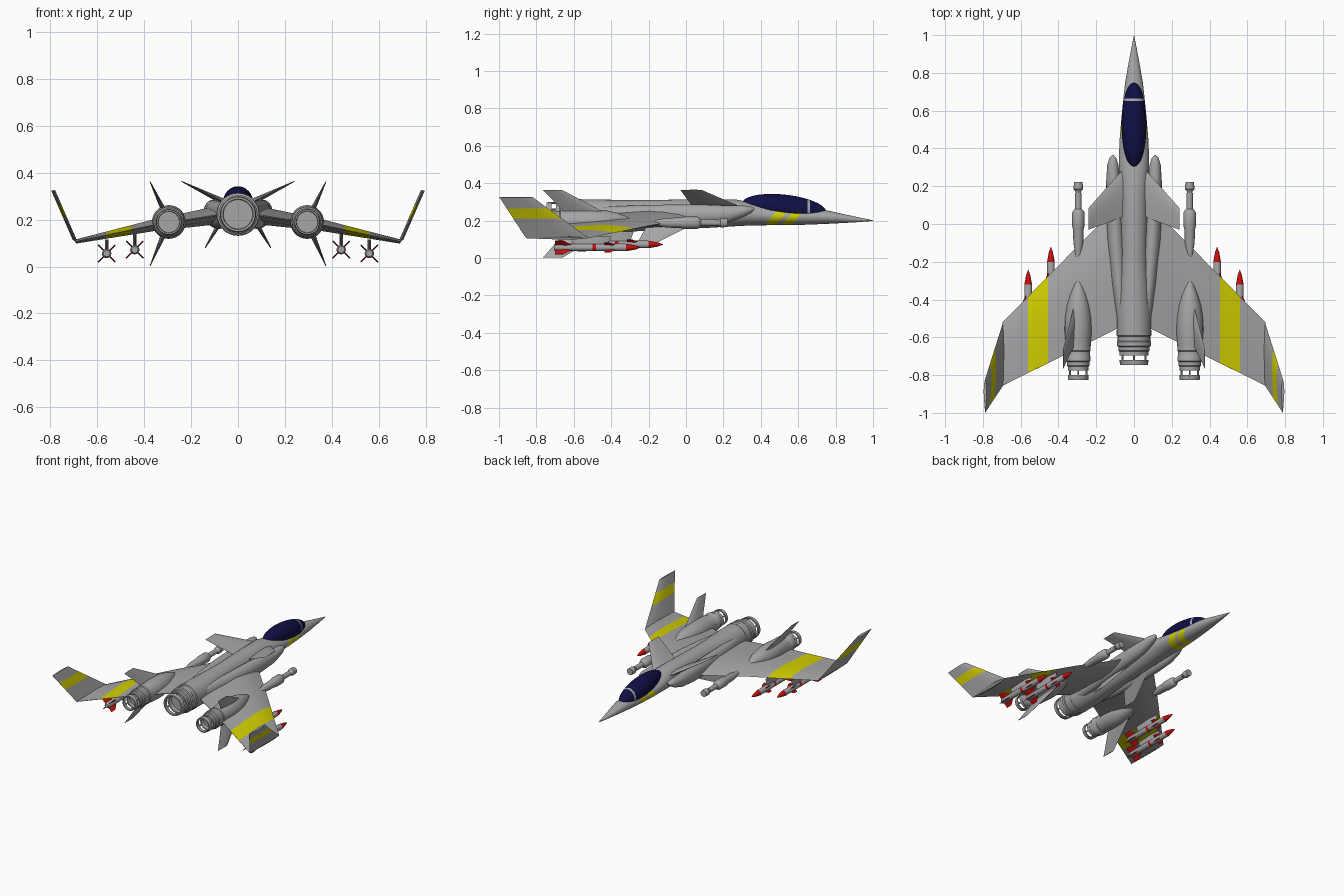
import bpy, bmesh, math
from mathutils import Vector as V

if "Cube" in bpy.data.objects:
    bpy.data.objects.remove(bpy.data.objects["Cube"])

def material(name, col):
    m = bpy.data.materials.new(name)
    m.diffuse_color = (*col, 1)
    m.use_nodes = True
    m.node_tree.nodes["Principled BSDF"].inputs["Base Color"].default_value = m.diffuse_color
    return m

GREY = material("hull grey", (0.38, 0.38, 0.39))
YELLOW = material("stripe yellow", (0.64, 0.62, 0.0))
NAVY = material("canopy navy", (0.005, 0.005, 0.06))
RED = material("missile red", (0.6, 0.005, 0.005))

def loft(name, rings, mats=(GREY,), mirror=True, closed=False, cuts=(), rule=None):
    """Skin a list of equal-length rings; cut along planes and colour by rule."""
    bm = bmesh.new()
    vs = [[bm.verts.new(p) for p in r] for r in rings]
    n, m = len(rings[0]), len(rings)
    for i in range(m if closed else m - 1):
        a, b = vs[i], vs[(i + 1) % m]
        for j in range(n):
            bm.faces.new((a[j], a[(j + 1) % n], b[(j + 1) % n], b[j]))
    if not closed:
        bm.faces.new(vs[0])
        bm.faces.new(vs[-1])
    bmesh.ops.remove_doubles(bm, verts=bm.verts, dist=0.0002)
    for co, no in cuts:
        bmesh.ops.bisect_plane(bm, geom=bm.verts[:] + bm.edges[:] + bm.faces[:],
                               plane_co=co, plane_no=no, dist=1e-5)
    bmesh.ops.recalc_face_normals(bm, faces=bm.faces)
    if rule:
        for f in bm.faces:
            f.material_index = int(rule(f.calc_center_median()))
    me = bpy.data.meshes.new(name)
    bm.to_mesh(me)
    bm.free()
    for mt in mats:
        me.materials.append(mt)
    ob = bpy.data.objects.new(name, me)
    bpy.context.collection.objects.link(ob)
    if mirror:
        ob.modifiers.new("mirror", 'MIRROR').use_mirror_merge = False
    return ob

def ring(y, cx, cz, rx, rz, n=32):
    return [(cx + rx * math.cos(2 * math.pi * i / n), y,
             cz + rz * math.sin(2 * math.pi * i / n)) for i in range(n)]

def turned(name, cx, cz, profile, n=28, **kw):
    """Round part along y from (y, radius) pairs."""
    return loft(name, [ring(y, cx, cz, max(r, 0.00005), max(r, 0.00005), n)
                       for y, r in profile], **kw)

FOIL = [(0, 0), (.12, .6), (.25, .9), (.4, 1), (.7, .6), (1, .06),
        (1, -.06), (.7, -.6), (.4, -1), (.25, -.9), (.12, -.6)]

def foil(x, z, y0, y1, thick):
    """Wing section from leading edge y0 to trailing edge y1."""
    t = V(thick)
    return [V((x, y0 + (y1 - y0) * f, z)) + t * k for f, k in FOIL]

# Fuselage with slanted yellow stripes near the nose
S = 0.9
stations = [(1, .0005, .198, .201), (.9, .02, .19, .222), (.75, .047, .182, .255),
            (.6, .063, .176, .265), (.45, .076, .175, .275), (.35, .08, .174, .295),
            (.27, .079, .17, .312), (.1, .075, .16, .315), (-.15, .07, .15, .31),
            (-.35, .085, .137, .31), (-.48, .092, .131, .313), (-.57, .09, .133, .313)]
offs = (.44, .50, .53, .585)
def nose_stripe(c):
    s = c.y - S * (c.z - .2)
    return offs[0] < s < offs[1] or offs[2] < s < offs[3]
loft("fuselage", [ring(y, 0, (a + b) / 2, w, (b - a) / 2) for y, w, a, b in stations],
     (GREY, YELLOW), mirror=False,
     cuts=[((0, o, .2), (0, 1, -S)) for o in offs], rule=nose_stripe)

# Canopy with a thin frame band
can = []
for i in range(21):
    a = math.pi * i / 20
    s, y = max(math.sin(a), .001), .525 + .225 * math.cos(a)
    can.append(ring(y, 0, .268 - .1 * (y - .525), .066 * s, .071 * s))
loft("canopy", can, (NAVY, GREY), mirror=False,
     cuts=[((0, y, 0), (0, 1, 0)) for y in (.650, .664)],
     rule=lambda c: .650 < c.y < .664)

# Air intakes blending into the body sides
loft("intake", [ring(y, x, z, rx, rz, 24) for y, x, z, rx, rz in [
    (.365, .112, .262, .004, .004), (.35, .112, .258, .018, .016), (.31, .112, .25, .03, .03),
    (.23, .11, .235, .037, .045), (.1, .105, .23, .042, .055), (-.1, .095, .225, .045, .06),
    (-.3, .08, .22, .04, .06), (-.5, .06, .22, .03, .05)]])

# Wing, with yellow chordwise stripe
loft("wing", [foil(.03, .228, .15, -.525, (0, 0, .042)),
              foil(.36, .176, -.18, -.69, (0, 0, .025)),
              foil(.695, .106, -.52, -.855, (.004, 0, .008))],
     (GREY, YELLOW), cuts=[((x, 0, 0), (1, 0, 0)) for x in (.455, .56)],
     rule=lambda c: .455 < c.x < .56)

# Upturned winglet, with yellow band
loft("winglet", [foil(.693, .106, -.52, -.855, (.012, 0, .008)),
                 foil(.788, .325, -.82, -.998, (.008, 0, -.002))],
     (GREY, YELLOW), cuts=[((0, 0, z), (0, 0, 1)) for z in (.21, .265)],
     rule=lambda c: .21 < c.z < .265)

# Canards, ventral fins and engine fins
loft("canard", [foil(.05, .27, .30, .04, (-.004, 0, .014)),
                foil(.24, .363, .085, -.03, (0, 0, .002))])
loft("ventral_fin", [foil(.075, .19, .06, -.2, (.010, 0, .005)),
                     foil(.14, .08, -.16, -.26, (.002, 0, .001))])
loft("upper_engine_fin", [foil(.31, .225, -.40, -.63, (.012, 0, -.004)),
                          foil(.375, .362, -.66, -.765, (.002, 0, 0))])
loft("lower_engine_fin", [foil(.31, .155, -.40, -.63, (.012, 0, .004)),
                          foil(.375, .002, -.66, -.765, (.002, 0, 0))])

# Engines: stepped nozzle, open gap with struts, and an outer ring
def nozzle(name, cx, cz, y, r, mirror):
    prof = [(0, 1), (-.03, 1), (-.035, .94), (-.06, .94), (-.065, .98), (-.085, .98), (-.09, .9),
            (-.11, .9), (-.115, .84), (-.135, .84), (-.135, .72), (-.11, .68), (-.11, 0)]
    turned(name + "_nozzle", cx, cz, [(y + a, r * b) for a, b in prof], mirror=mirror)
    rim = [(-.16, .84), (-.186, .80), (-.186, .70), (-.16, .72)]
    turned(name + "_rim", cx, cz, [(y + a, r * b) for a, b in rim], closed=True, mirror=mirror)
    for i in range(6):
        a = math.pi * (i / 3 + 1 / 6)
        turned(name + "_strut", cx + .77 * r * math.cos(a), cz + .77 * r * math.sin(a),
               [(y - .125, .005), (y - .17, .005)], n=8, mirror=mirror)

nozzle("main_engine", 0, .223, -.56, .092, False)
nozzle("side_engine", .295, .19, -.64, .066, True)
loft("nacelle", [ring(y, .295, z, r, r, 28) for y, z, r in [
    (-.29, .205, .002), (-.32, .203, .02), (-.37, .2, .042), (-.43, .195, .06),
    (-.5, .19, .071), (-.57, .19, .072), (-.645, .19, .066)]])

# Wing guns
turned("gun", .295, .188, [(.222, .012), (.222, .023), (.185, .025), (.176, .016), (.165, .013),
                           (.165, .017), (.08, .017), (.07, .028), (.06, .033), (-.01, .033),
                           (-.03, .028), (-.1, .026), (-.2, .008)], n=20)

# Missiles with red noses, bands and crossed fins, each on a pylon
for x, z, tip in ((.44, .072, -.12), (.56, .056, -.24)):
    turned("missile", x, z, [(tip, 0), (tip - .03, .011), (tip - .08, .02), (tip - .24, .02),
                             (tip - .26, .02), (tip - .45, .02), (tip - .465, .014),
                             (tip - .465, 0)], n=16, mats=(GREY, RED),
           rule=lambda c, t=tip: c.y > t - .08 or t - .26 < c.y < t - .24)
    for base, length, span in ((.125, .07, .036), (.36, .1, .052)):
        for k in range(4):
            a = math.pi * (k / 2 + .25)
            dx, dz = math.cos(a), math.sin(a)
            t = (-dz * .003, 0, dx * .003)
            y = tip - base
            loft("missile_fin", [foil(x + dx * .012, z + dz * .012, y, y - length, t),
                                 foil(x + dx * span, z + dz * span, y - length * .55,
                                      y - length, t)], (RED,))
    top = .228 - .212 * (x - .03) / 1.05 + .005
    loft("pylon", [foil(x, z + .01, tip - .18, tip - .36, (.008, 0, 0)),
                   foil(x, top - .01, tip - .16, tip - .38, (.008, 0, 0))])

# Smooth shading with sharp creases
bpy.ops.object.select_all(action='SELECT')
bpy.context.view_layer.objects.active = bpy.context.selected_objects[0]
bpy.ops.object.shade_smooth_by_angle(angle=math.radians(30))
